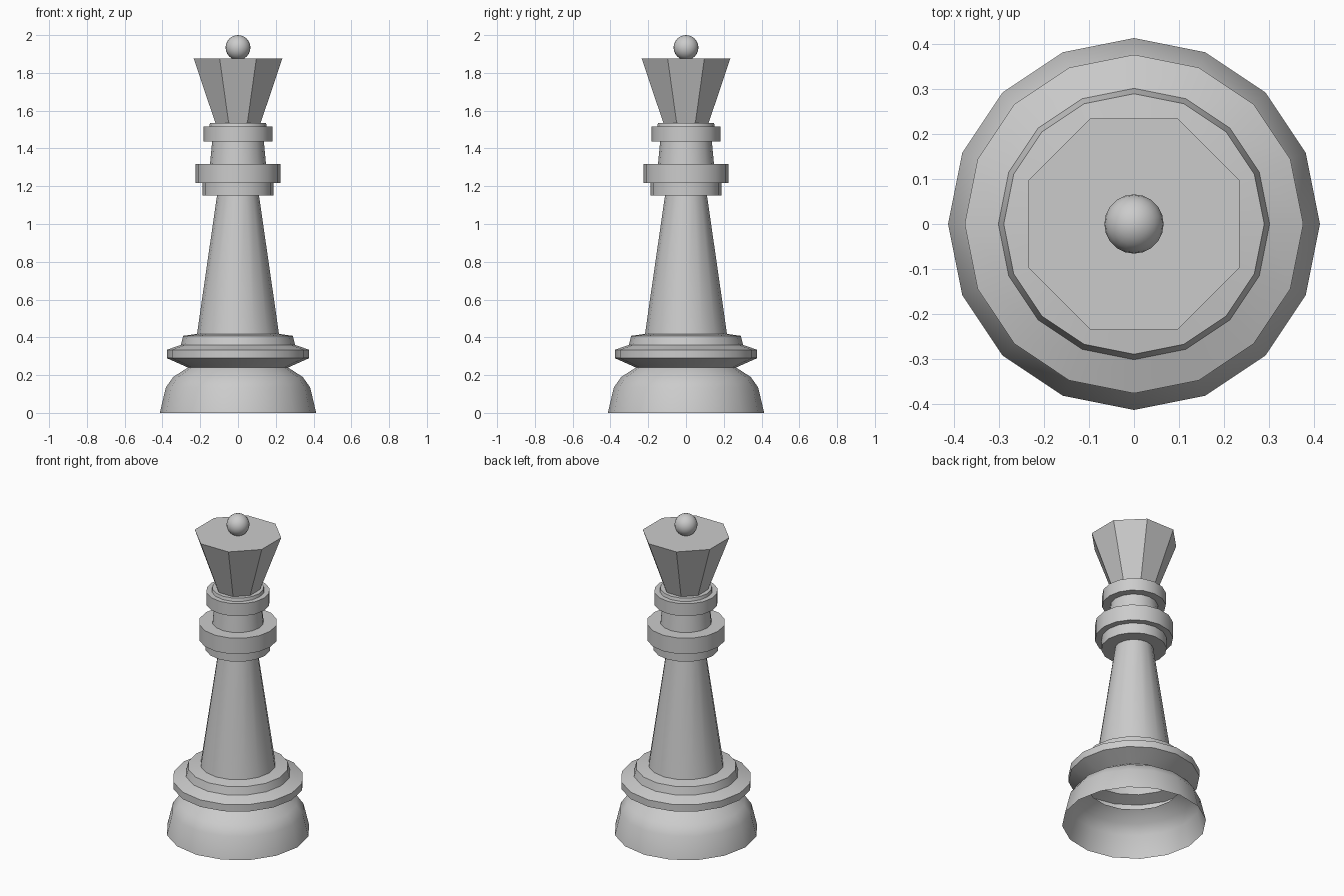
import bpy, math

if "Cube" in bpy.data.objects:
    bpy.data.objects.remove(bpy.data.objects["Cube"])


def lathe(name, profile, sides, turn=0.0, cap_top=False):
    """Revolve (radius, height) points into an open, faceted shell."""
    verts = [(r * math.cos(turn + 2 * math.pi * i / sides),
              r * math.sin(turn + 2 * math.pi * i / sides), z)
             for r, z in profile for i in range(sides)]
    faces = []
    for k in range(len(profile) - 1):
        for i in range(sides):
            j = (i + 1) % sides
            a, b = k * sides, (k + 1) * sides
            faces.append((a + i, a + j, b + j, b + i))
    if cap_top:
        last = (len(profile) - 1) * sides
        faces.append(tuple(range(last, last + sides)))
    mesh = bpy.data.meshes.new(name)
    mesh.from_pydata(verts, [], faces)
    obj = bpy.data.objects.new(name, mesh)
    bpy.context.collection.objects.link(obj)
    smooth(obj)
    return obj


def smooth(obj):
    bpy.ops.object.select_all(action='DESELECT')
    obj.select_set(True)
    bpy.context.view_layer.objects.active = obj
    bpy.ops.object.shade_smooth_by_angle(angle=math.radians(30))


# Hollow domed foot, open underneath
lathe("foot", [(0.414, 0), (0.382, 0.135), (0.343, 0.19), (0.265, 0.24)], 16)

# Flared collar above the foot
lathe("base_collar", [(0.265, 0.24), (0.377, 0.29), (0.377, 0.334),
                      (0.302, 0.36), (0.29, 0.408), (0.217, 0.418)], 16)

# Tapered stem
lathe("stem", [(0.217, 0.418), (0.111, 1.152)], 16)

# Stepped rings, neck and crown seat
lathe("neck_rings", [(0.111, 1.152), (0.188, 1.152), (0.188, 1.217),
                     (0.225, 1.217), (0.225, 1.318), (0.148, 1.318),
                     (0.137, 1.438), (0.183, 1.438), (0.183, 1.517),
                     (0.152, 1.517), (0.148, 1.536), (0.115, 1.536)], 16)

# Eight-sided crown with a flat top
lathe("crown", [(0.13, 1.536), (0.254, 1.876)], 8, math.pi / 8, cap_top=True)

# Ball finial
bpy.ops.mesh.primitive_uv_sphere_add(segments=20, ring_count=12, radius=0.066,
                                     location=(0, 0, 1.934))
ball = bpy.context.object
ball.name = "ball_finial"
smooth(ball)
